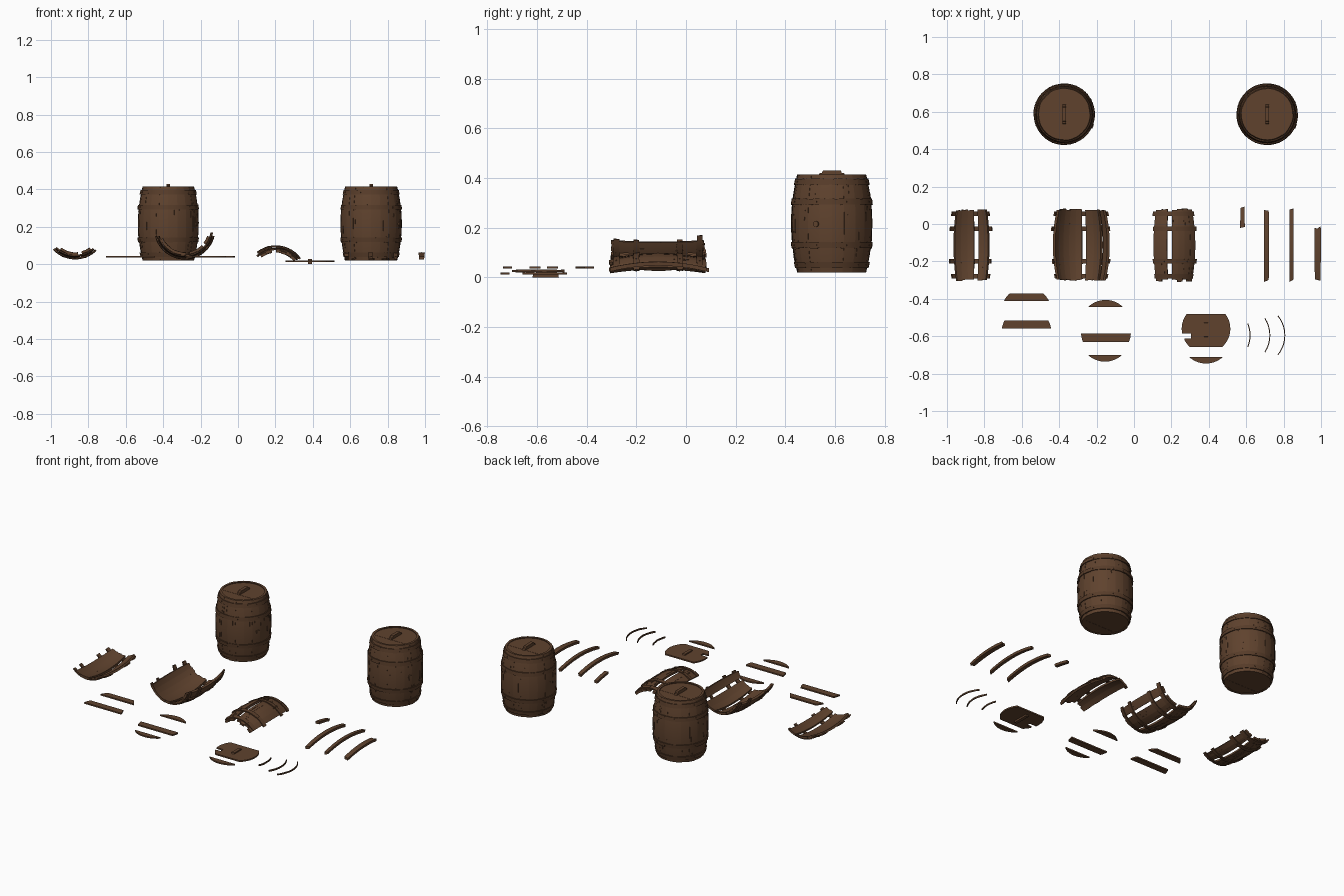
import bpy, bmesh, math, random
from mathutils import Matrix, Vector

random.seed(4)
if "Cube" in bpy.data.objects:
    bpy.data.objects.remove(bpy.data.objects["Cube"])

LENGTH, R_MID, R_END = 0.395, 0.163, 0.138
HOOPS = (0.03, 0.11, 0.285, 0.365)
THICK = 0.014


def material(name, rgb):
    m = bpy.data.materials.new(name)
    m.use_nodes = True
    m.diffuse_color = (*rgb, 1)
    m.node_tree.nodes["Principled BSDF"].inputs["Base Color"].default_value = (*rgb, 1)
    return m


WOOD = material("brown wood", (0.115, 0.055, 0.027))
BAND = material("dark brown band", (0.095, 0.045, 0.022))


def finish(name, bm, mat, matrix):
    bmesh.ops.recalc_face_normals(bm, faces=bm.faces)
    mesh = bpy.data.meshes.new(name)
    bm.to_mesh(mesh)
    bm.free()
    mesh.materials.append(mat)
    mesh.transform(matrix)
    obj = bpy.data.objects.new(name, mesh)
    bpy.context.collection.objects.link(obj)
    return obj


def radius(s):
    u = 2 * s / LENGTH - 1
    return R_END + (R_MID - R_END) * (1 - u * u)


def slab(bm, a0, a1, s0, s1, inner, outer, ragged=0.0):
    """Curved slab on the barrel wall: angles in degrees, s along the axis."""
    na = max(1, round((a1 - a0) / 8))
    ns = max(1, round((s1 - s0) / 0.035))
    grid = {}
    for i in range(na + 1):
        a = math.radians(a0 + (a1 - a0) * i / na)
        lo, hi = (random.uniform(0, ragged) for _ in range(2))
        for j in range(ns + 1):
            s = s0 + lo + (s1 - hi - s0 - lo) * j / ns
            for k, off in enumerate((inner, outer)):
                r = radius(s) + off
                grid[i, j, k] = bm.verts.new((r * math.cos(a), r * math.sin(a), s))
    for i in range(na):
        for j in range(ns):
            for k in range(2):
                bm.faces.new([grid[p] for p in ((i, j, k), (i + 1, j, k), (i + 1, j + 1, k), (i, j + 1, k))])
    for i in range(na):
        for j in (0, ns):
            bm.faces.new([grid[p] for p in ((i, j, 0), (i + 1, j, 0), (i + 1, j, 1), (i, j, 1))])
    for j in range(ns):
        for i in (0, na):
            bm.faces.new([grid[p] for p in ((i, j, 0), (i, j + 1, 0), (i, j + 1, 1), (i, j, 1))])


def staves(name, spans, matrix, width=18, ragged=0.0):
    bm = bmesh.new()
    for a0, a1 in spans:
        n = max(1, round((a1 - a0) / width))
        step = (a1 - a0) / n
        for i in range(n):
            out = random.uniform(-0.0015, 0.0015)
            a = a0 + i * step
            slab(bm, a, a + step, random.uniform(0, ragged), LENGTH - random.uniform(0, ragged),
                 -THICK, out, ragged / 3)
            # split grain raised on the face of the stave
            for _ in range(2):
                g, s = a + random.uniform(0.1, 0.7) * step, random.uniform(0.03, 0.3)
                slab(bm, g, g + 1.2, s, s + random.uniform(0.02, 0.06), -0.004, out + 0.0015)
    return finish(name, bm, WOOD, matrix)


def hoops(name, a0, a1, matrix, fray=0.0):
    bm = bmesh.new()
    for s in HOOPS:
        lo = a0 + random.uniform(0, fray)
        hi = a1 - random.uniform(0, fray)
        n = max(1, round((hi - lo) / 45))
        step = (hi - lo) / n
        for i in range(n):
            out = 0.005 + random.uniform(-0.0008, 0.0008)
            slab(bm, lo + i * step, lo + (i + 1) * step, s - 0.013, s + 0.013, -0.003, out, 0.002)
            # nail head
            a = lo + (i + 0.5) * step
            slab(bm, a - 1, a + 1, s - 0.003, s + 0.003, 0, out + 0.002)
    return finish(name, bm, BAND, matrix)


def prism(name, points, depth, matrix, mat=WOOD):
    bm = bmesh.new()
    face = bm.faces.new([bm.verts.new((x, y, 0)) for x, y in points])
    top = bmesh.ops.extrude_face_region(bm, geom=[face])["geom"]
    bmesh.ops.translate(bm, vec=(0, 0, depth),
                        verts=[v for v in top if isinstance(v, bmesh.types.BMVert)])
    return finish(name, bm, mat, matrix)


def lid_plank(name, v0, v1, loc, depth=0.009, r=0.133, left=-1.0):
    """Slice of a round lid between two heights; left trims a broken end."""
    n = 8
    a0, a1 = (math.asin(max(-1, min(1, v / r))) for v in (v0, v1))
    arc = [(r * math.cos(a0 + (a1 - a0) * i / n), r * math.sin(a0 + (a1 - a0) * i / n))
           for i in range(n + 1)]
    pts = arc + [(max(-x, left), y) for x, y in reversed(arc) if x > 1e-4]
    return prism(name, pts, depth, Matrix.Translation(loc))


def handle(name, loc, height=0.022):
    profile = [(-0.053, 0), (0.053, 0), (0.05, 0.5 * height), (0.04, 0.6 * height),
               (0.036, height), (-0.036, height), (-0.04, 0.6 * height), (-0.05, 0.5 * height)]
    turn = Matrix(((0, 0, 1), (1, 0, 0), (0, 1, 0))).to_4x4()
    return prism(name, profile, 0.02,
                 Matrix.Translation(Vector(loc) + Vector((-0.01, 0, 0))) @ turn)


# Whole barrels
for side, x in (("right", -0.373), ("left", 0.712)):
    place = Matrix.Translation((x, 0.587, 0.02))
    staves(side + "_barrel_staves", [(0, 360)], place)
    hoops(side + "_barrel_hoops", 0, 360, place)
    for i, (v0, v1) in enumerate(((-0.131, -0.05), (-0.05, 0.047), (0.047, 0.131))):
        for part, z in (("lid", 0.4), ("base", 0.022)):
            lid_plank(f"{side}_barrel_{part}_plank_{i + 1}", v0, v1,
                      (x, 0.587, z + 0.001 * (i % 2)), 0.009, 0.131)
    handle(side + "_barrel_handle", (x, 0.587, 0.408))
    # bung in the side
    bm = bmesh.new()
    bmesh.ops.create_cone(bm, cap_ends=True, segments=10, radius1=0.013, radius2=0.012, depth=0.012)
    a = math.radians(-23)
    finish(side + "_barrel_bung", bm, WOOD,
           Matrix.Translation((x + 0.162 * math.cos(a), 0.587 + 0.162 * math.sin(a), 0.215))
           @ Matrix.Rotation(a, 4, "Z") @ Matrix.Rotation(math.pi / 2, 4, "Y"))


def lying(x, z, up):
    """Barrel axis laid along y, with angle zero pointing up or down."""
    if up:
        rows, y = ((0, 1, 0), (0, 0, 1), (1, 0, 0)), -0.31
    else:
        rows, y = ((0, 1, 0), (0, 0, -1), (-1, 0, 0)), 0.085
    return Matrix.Translation((x, y, z)) @ Matrix(rows).to_4x4()


# Broken wall pieces lying on the ground
small = lying(-0.87, 0.19, False)
staves("small_wall_piece", [(-36, 6), (15, 37)], small, 14, 0.012)
hoops("small_wall_hoops", -47, 46, small, 6)

large = lying(-0.285, 0.19, False)
staves("large_wall_piece", [(-66, 3), (11, 46), (53, 72)], large, 14, 0.012)
hoops("large_wall_hoops", -80, 82, large, 12)

arched = lying(0.202, -0.064, True)
staves("arched_wall_piece", [(-37, -9), (0, 50)], arched, 14, 0.012)
hoops("arched_wall_hoops", -43, 55, arched, 6)

# Loose staves
for i, (x, half, s0, s1) in enumerate(((0.58, 4.5, 0.28, 0.41), (0.708, 5, 0, 0.39),
                                       (0.842, 4, 0, 0.395), (0.982, 6, 0, 0.3))):
    bm = bmesh.new()
    slab(bm, -half, half, s0, s1, -THICK - 0.002, 0, 0.015)
    finish(f"loose_stave_{i + 1}", bm, WOOD, lying(x, -0.099, True))

# Loose lid planks: slice heights, lid centre
for i, (v0, v1, x, y, z) in enumerate((
        (0.058, 0.098, -0.575, -0.469, 0.035), (0.02, 0.063, -0.575, -0.579, 0.035),
        (0.095, 0.133, -0.152, -0.539, 0.035), (-0.05, -0.005, -0.15, -0.58, 0.035),
        (-0.133, -0.097, -0.155, -0.603, 0.035), (-0.133, -0.097, 0.385, -0.613, 0.011))):
    lid_plank(f"loose_lid_plank_{i + 1}", v0, v1, (x, y, z))

# Broken lid with its handle
for i, (v0, v1, left) in enumerate(((-0.098, -0.052, -0.115), (-0.052, -0.025, -0.08), (-0.025, 0.08, -1))):
    lid_plank(f"broken_lid_plank_{i + 1}", v0, v1, (0.385, -0.56, 0.011), 0.009, 0.13, left)
handle("broken_lid_handle", (0.385, -0.565, 0.0), 0.028)

# Loose hoop fragments
for i, (x, half) in enumerate(((0.622, 22), (0.728, 33), (0.808, 39))):
    bm = bmesh.new()
    slab(bm, -half, half, 0.19, 0.202, 0, 0.005, 0.002)
    finish(f"loose_hoop_{i + 1}", bm, BAND, Matrix.Translation((x - 0.167, -0.595, -0.17)))

# Soft shading with sharp edges
for obj in bpy.context.scene.objects:
    obj.select_set(obj.type == "MESH")
    if obj.type == "MESH":
        bpy.context.view_layer.objects.active = obj
bpy.ops.object.shade_smooth_by_angle(angle=math.radians(30))
